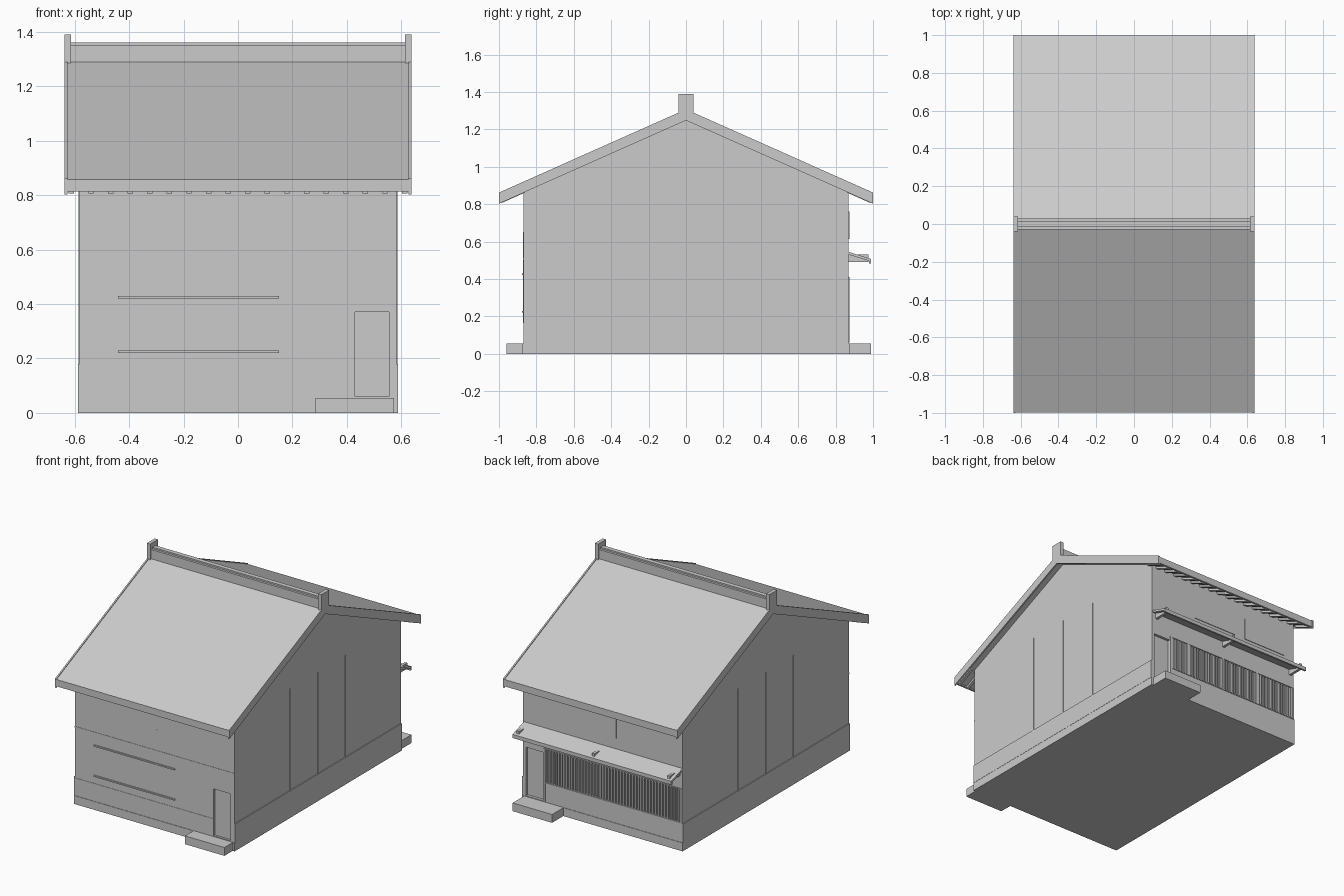
import bpy, bmesh
from mathutils import Vector

if "Cube" in bpy.data.objects:
    bpy.data.objects.remove(bpy.data.objects["Cube"])

grey = bpy.data.materials.new("plain_grey")
grey.diffuse_color = (0.6, 0.6, 0.6, 1)
grey.use_nodes = True
grey.node_tree.nodes["Principled BSDF"].inputs["Base Color"].default_value = grey.diffuse_color

SLOPE = 0.445          # roof pitch
WX, WY = 0.583, 0.87   # half width and half depth of the walls


def finish(name, bm):
    bmesh.ops.recalc_face_normals(bm, faces=bm.faces)
    me = bpy.data.meshes.new(name)
    bm.to_mesh(me)
    bm.free()
    me.materials.append(grey)
    ob = bpy.data.objects.new(name, me)
    bpy.context.collection.objects.link(ob)
    return ob


def boxes(name, items):
    """One object from boxes given as (x0, x1, y0, y1, z0, z1)."""
    bm = bmesh.new()
    for x0, x1, y0, y1, z0, z1 in items:
        vs = bmesh.ops.create_cube(bm, size=1)["verts"]
        for v in vs:
            v.co = Vector(((x0 + x1) / 2 + v.co.x * (x1 - x0),
                           (y0 + y1) / 2 + v.co.y * (y1 - y0),
                           (z0 + z1) / 2 + v.co.z * (z1 - z0)))
    return finish(name, bm)


def prisms(name, profile, spans):
    """Extrude a (y, z) profile along each (x0, x1) span."""
    bm = bmesh.new()
    for x0, x1 in spans:
        f = bm.faces.new([bm.verts.new((x0, y, z)) for y, z in profile])
        r = bmesh.ops.extrude_face_region(bm, geom=[f])
        for v in r["geom"]:
            if isinstance(v, bmesh.types.BMVert):
                v.co.x = x1
    return finish(name, bm)


def gable(top, bottom, half):
    """Chevron profile with given ridge heights."""
    e = SLOPE * half
    return [(-half, top - e), (0, top), (half, top - e),
            (half, bottom - e), (0, bottom), (-half, bottom - e)]


# Walls with gables
eave = 1.26 - SLOPE * WY
walls = prisms("walls", [(-WY, 0), (WY, 0), (WY, eave), (0, 1.26), (-WY, eave)],
               [(-WX, WX)])

# Recesses for the doors and lattice windows
front_door = (0.43, 0.555)
back_door = (0.435, 0.56)
windows = [(0.293, 0.417), (0.008, 0.277), (-0.27, -0.008), (-0.568, -0.286)]
cuts = [(*front_door, -1, -WY + 0.014, 0.06, 0.37),
        (*back_door, WY - 0.018, 1, 0.06, 0.38)]
cuts += [(a, b, WY - 0.018, 1, 0.185, 0.405) for a, b in windows]
cutter = boxes("recess_cutter", cuts)
cutter.hide_render = True
cutter.hide_set(True)
mod = walls.modifiers.new("recesses", "BOOLEAN")
mod.object = cutter
mod.operation = "DIFFERENCE"
mod.solver = "EXACT"

# Vertical lattice slats in each window
slats = []
for a, b in windows:
    n = round((b - a) / 0.022)
    step = (b - a) / n
    for i in range(n):
        c = a + step * (i + 0.5)
        slats.append((c - 0.005, c + 0.005, WY - 0.012, WY - 0.001, 0.185, 0.405))
boxes("window_lattice", slats)

# Posts and rails around the back openings
posts = [(c - 0.007, c + 0.007, WY - 0.005, WY + 0.004, 0.18, 0.41)
         for c in (0.285, 0, -0.278, -0.575)]
posts.append((0.418, 0.434, WY - 0.005, WY + 0.004, 0.06, 0.41))
posts += [(-WX, 0.425, WY - 0.005, WY + 0.004, z, z + 0.006) for z in (0.18, 0.404)]
boxes("window_frame", posts)

# Upper window panels on the back
boxes("upper_windows", [(a, b, WY - 0.005, WY + 0.004, 0.615, 0.76)
                        for a, b in ((-0.505, -0.18), (-0.10, 0.23))])

# Base course and side skirting boards
boxes("base_course", [(-0.587, 0.587, -0.873, 0.873, 0, 0.055)])
boxes("side_skirting", [(s * 0.5855 - 0.003, s * 0.5855 + 0.003, -WY, WY, 0.055, 0.18)
                        for s in (-1, 1)])

# Thin wall battens on the sides and the front
battens = [(s * WX - 0.003, s * WX + 0.003, y - 0.004, y + 0.004, 0.18, 0.85)
           for s in (-1, 1) for y in (-0.29, 0, 0.29)]
battens += [(-WX, WX, -WY - 0.002, -WY + 0.002, 0.505, 0.513),
            (-WX, 0.43, -WY - 0.002, -WY + 0.002, 0.165, 0.173),
            (0.01, 0.018, -WY - 0.002, -WY + 0.002, 0.17, 0.65)]
boxes("wall_battens", battens)

# Two rails on the front wall
boxes("front_rails", [(-0.44, 0.15, -WY - 0.008, -WY + 0.002, z, z + 0.009)
                      for z in (0.22, 0.42)])

# Doorsteps
boxes("front_step", [(0.285, 0.573, -0.96, -WY, 0, 0.055)])
boxes("back_step", [(0.285, 0.573, WY, 0.99, 0, 0.055)])

# Canopy over the back openings, with brackets poking through
prisms("canopy", [(WY, 0.545), (0.99, 0.507), (0.99, 0.483), (0.978, 0.483),
                  (0.978, 0.497), (WY, 0.53)], [(-0.585, 0.575)])
boxes("canopy_brackets", [(c - 0.009, c + 0.009, WY, 0.975, 0.492, 0.53)
                          for c in (-0.555, -0.005, 0.545)])

# Roof deck and gable-end boards
prisms("roof_deck", gable(1.302, 1.26, 0.997), [(-0.628, 0.628)])
prisms("gable_boards", gable(1.307, 1.248, 1.0), [(-0.637, -0.627), (0.627, 0.637)])

# Eave boards and exposed rafters
boxes("eave_boards", [(-0.628, 0.628, min(s * 0.985, s * 0.998), max(s * 0.985, s * 0.998),
                       0.813, 0.858) for s in (-1, 1)])
spans = [(-0.612 + i * 0.072 - 0.01, -0.612 + i * 0.072 + 0.01) for i in range(18)]
for s, side in ((-1, "front"), (1, "back")):
    ends = [(y, 1.262 - SLOPE * y) for y in (0.86, 0.986)]
    low = [(y, z - 0.017) for y, z in reversed(ends)]
    prisms(side + "_rafters", [(s * y, z) for y, z in ends + low], spans)

# Ridge beam, narrower cap and end blocks
boxes("ridge_beam", [(-0.615, 0.615, -0.03, 0.03, 1.27, 1.35)])
boxes("ridge_cap", [(-0.615, 0.615, -0.015, 0.015, 1.35, 1.36)])
boxes("ridge_ends", [(min(s * 0.613, s * 0.637), max(s * 0.613, s * 0.637),
                      -0.04, 0.04, 1.285, 1.39) for s in (-1, 1)])
